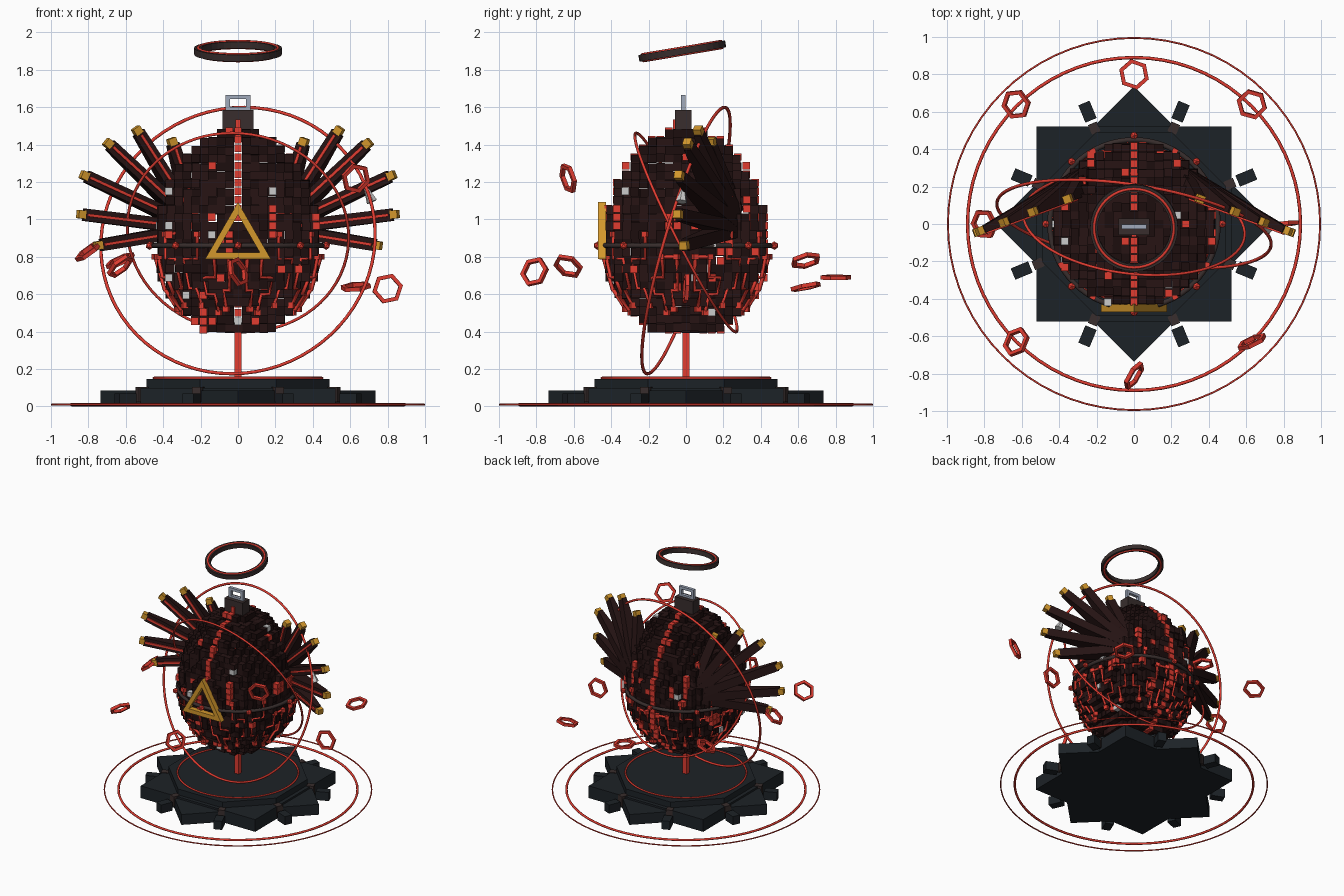
import bpy, bmesh, math, random
from mathutils import Vector, Matrix

if "Cube" in bpy.data.objects:
    bpy.data.objects.remove(bpy.data.objects["Cube"])

random.seed(4)

def material(name, rgb):
    m = bpy.data.materials.new(name)
    m.diffuse_color = (*rgb, 1)
    m.use_nodes = True
    m.node_tree.nodes["Principled BSDF"].inputs["Base Color"].default_value = m.diffuse_color
    return m

RED = material("red", (0.75, 0.045, 0.03))
DARK = material("dark_brown", (0.02, 0.007, 0.007))
DARK2 = material("deep_brown", (0.012, 0.004, 0.004))
BROWN = material("grey_brown", (0.04, 0.027, 0.026))
SLATE = material("slate", (0.012, 0.016, 0.02))
GOLD = material("gold", (0.65, 0.31, 0.025))
PALE = material("pale_grey", (0.55, 0.55, 0.55))
STEEL = material("steel", (0.35, 0.4, 0.5))

def finish(name, bm, mat):
    bmesh.ops.recalc_face_normals(bm, faces=bm.faces)
    me = bpy.data.meshes.new(name)
    bm.to_mesh(me)
    bm.free()
    me.materials.append(mat)
    ob = bpy.data.objects.new(name, me)
    bpy.context.collection.objects.link(ob)
    return ob

def boxes(name, items, mat):
    """items: (centre, size, angle about z)"""
    bm = bmesh.new()
    for c, s, a in items:
        bmesh.ops.create_cube(bm, size=1, matrix=Matrix.Translation(c)
                              @ Matrix.Rotation(a, 4, 'Z') @ Matrix.Diagonal((*s, 1)))
    return finish(name, bm, mat)

def facing(loc, normal):
    return Matrix.Translation(loc) @ Vector(normal).to_track_quat('Z', 'Y').to_matrix().to_4x4()

def flat_ring(name, n, ri, ro, h, mat, matrix, start=0.0):
    """ring with a rectangular section and n sides"""
    bm = bmesh.new()
    rows = []
    for i in range(n):
        a = start + math.tau * i / n
        rows.append([bm.verts.new((r * math.cos(a), r * math.sin(a), z))
                     for r, z in ((ri, -h/2), (ro, -h/2), (ro, h/2), (ri, h/2))])
    for i in range(n):
        p, q = rows[i], rows[(i + 1) % n]
        for k in range(4):
            bm.faces.new((p[k], q[k], q[(k + 1) % 4], p[(k + 1) % 4]))
    bm.transform(matrix)
    return finish(name, bm, mat)

def torus(name, R, r, mat, loc, normal=(0, 0, 1), seg=72):
    bpy.ops.mesh.primitive_torus_add(major_radius=R, minor_radius=r,
                                     major_segments=seg, minor_segments=8)
    ob = bpy.context.object
    ob.name = name
    ob.matrix_world = facing(loc, normal)
    ob.data.materials.append(mat)
    bpy.ops.object.shade_smooth_by_angle(angle=math.radians(50))

# Star base, octagonal step, notch blocks and floor rings
boxes("base_square", [((0, 0, 0.05), (1.04, 1.04, 0.10), 0)], SLATE)
boxes("base_diamond", [((0, 0, 0.0425), (1.04, 1.04, 0.085), math.pi / 4)], SLATE)
bm = bmesh.new()
bmesh.ops.create_cone(bm, cap_ends=True, segments=8, radius1=0.53, radius2=0.53, depth=0.06,
                      matrix=Matrix.Translation((0, 0, 0.118)) @ Matrix.Rotation(math.pi / 8, 4, 'Z'))
finish("base_step", bm, SLATE)
notch = [math.pi / 8 + k * math.pi / 4 for k in range(8)]
boxes("base_outer_blocks", [((0.65 * math.cos(a), 0.65 * math.sin(a), 0.035), (0.10, 0.065, 0.07), a)
                            for a in notch], SLATE)
boxes("base_inner_blocks", [((0.555 * math.cos(a), 0.555 * math.sin(a), 0.065), (0.055, 0.05, 0.08), a)
                            for a in notch], BROWN)
torus("step_ring", 0.45, 0.007, RED, (0, 0, 0.152))
torus("floor_ring_inner", 0.89, 0.009, RED, (0, 0, 0.01))
torus("floor_ring_outer", 0.995, 0.005, RED, (0, 0, 0.01))
boxes("support_pole", [((0, 0, 0.29), (0.04, 0.04, 0.30), 0)], RED)

# Voxel egg shell
ZC, P = 0.86, 0.045

def egg_radius(z, a=0.43):
    t = (z - ZC) / (0.62 if z > ZC else 0.50)
    return a * math.sqrt(max(0, 1 - t * t))

def inside(i, j, k):
    z = 0.4225 + k * P
    return 0 <= k <= 23 and math.hypot(i, j) * P < egg_radius(z)

groups = {"red": [], "pale": [], "dark": [], "deep": []}
# accent columns: (cell x, sign of y, z range)
columns = [(4, -1, .90, 1.08), (-1, -1, .80, .92), (-4, -1, .42, .52),
           (5, 1, .95, 1.10), (-5, 1, .9, 1.12), (3, 1, .6, .7), (9, 1, .95, 1.05),
           (8, 1, .8, .95), (-8, 1, .7, .8), (9, -1, .95, 1.03)]
for i in range(-10, 11):
    for j in range(-10, 11):
        for k in range(24):
            if not inside(i, j, k):
                continue
            if all(inside(i + a, j + b, k + c) for a, b, c in
                   ((1,0,0), (-1,0,0), (0,1,0), (0,-1,0), (0,0,1), (0,0,-1))):
                continue
            z = 0.4225 + k * P
            n = Vector((i, j, (z - ZC) / P)).normalized()
            q = random.random()
            seam = i == 0 and abs(j) > 1 and (j > 0 or z > 0.98)
            col = any(i == c[0] and j * c[1] > 0 and c[2] < z < c[3] for c in columns)
            g = "red" if seam or col or q < 0.04 else "pale" if q < 0.062 else \
                "dark" if q < 0.6 else "deep"
            out = 0.013 if g in ("red", "pale") else random.uniform(-0.005, 0.007)
            s = 0.04 if g in ("red", "pale") else 0.046
            groups[g].append((Vector((i * P, j * P, z)) + n * out, (s, s, s), 0))
for g, m in (("red", RED), ("pale", PALE), ("dark", DARK), ("deep", DARK2)):
    boxes("egg_voxels_" + g, groups[g], m)

# Equator band with studs
torus("equator_band", 0.45, 0.014, BROWN, (0, 0, ZC))
bm = bmesh.new()
for k in range(8):
    a = k * math.pi / 4
    bmesh.ops.create_icosphere(bm, subdivisions=1, radius=0.023, matrix=Matrix.Translation(
        (0.472 * math.cos(a), 0.472 * math.sin(a), ZC)))
finish("equator_studs", bm, RED)

# Circuit traces round the lower half (angle offset, z), mirrored alternately
paths = [[(-.10, .80), (-.10, .69), (.06, .69), (.06, .60), (-.06, .60), (-.06, .50)],
         [(.12, .92), (.12, .79), (.32, .79), (.32, .63), (.20, .63), (.20, .54)],
         [(-.28, .80), (-.10, .80)], [(-.28, .80), (-.28, .62), (-.20, .62), (-.20, .52)]]
cu = bpy.data.curves.new("circuit_traces", 'CURVE')
cu.dimensions = '3D'
cu.bevel_depth = 0.011
cu.bevel_resolution = 0
cu.use_fill_caps = True
nodes = []

def on_egg(a, z):
    r = egg_radius(z, 0.448)
    return Vector((r * math.cos(a), r * math.sin(a), z))

for k in range(8):
    base, s = math.pi / 8 + k * math.pi / 4, (-1) ** k
    for path in paths:
        sp = cu.splines.new('POLY')
        sp.points.add(len(path) - 1)
        for pt, (a, z) in zip(sp.points, path):
            pt.co = (*on_egg(base + s * a, z), 1)
        if len(path) > 2:
            nodes += [(on_egg(base + s * a, z), (0.03, 0.03, 0.03), base) for a, z in (path[0], path[-1])]
cu.materials.append(RED)
bpy.context.collection.objects.link(bpy.data.objects.new("circuit_traces", cu))
boxes("circuit_nodes", nodes, RED)

# Neck block, hanging loop, seam end
boxes("neck_block", [((0, -0.015, 1.50), (0.165, 0.09, 0.17), 0)], BROWN)
boxes("neck_seam", [((0, -0.06, 1.475), (0.028, 0.02, 0.12), 0)], RED)
boxes("top_loop", [((x, -0.015, 1.62), (0.022, 0.025, 0.09), 0) for x in (-.055, .055)]
      + [((0, -0.015, 1.654), (0.132, 0.025, 0.022), 0), ((0, -0.015, 1.59), (0.132, 0.025, 0.02), 0)], STEEL)

# Halo
tilt = Vector((0, -0.165, 0.986))
hc = Vector((0, -0.02, 1.9))
flat_ring("halo", 32, 0.195, 0.235, 0.036, BROWN, facing(hc, tilt))
for nm, d in (("upper", 0.017), ("lower", -0.017)):
    torus("halo_trim_" + nm, 0.213, 0.008, RED, hc + tilt * d, tilt, 48)

# Tilted orbit rings
torus("orbit_large", 0.742, 0.009, RED, (0, 0, 0.887), (0.15, 0.945, -0.28))
torus("orbit_small", 0.595, 0.008, RED, (0, 0, 0.93), (0.1, 0.89, 0.45))

# Front triangle
flat_ring("front_triangle", 3, 0.135, 0.203, 0.042, GOLD,
          Matrix.Translation((0, -0.45, 0.89)) @ Matrix.Rotation(math.pi / 2, 4, 'X'), math.pi / 2)

# Floating hexagons: (position, facing)
hexes = [((.63, -.63, 1.22), (-.4, .88, .25)), ((0, -.81, .72), (.8, -.5, .3)),
         ((-.63, -.63, .75), (-.6, .35, .7)), ((.63, .64, .64), (-.1, -.2, 1)),
         ((-.63, .64, .78), (-.4, -.2, .9)), ((0, .8, .69), (.05, 0, 1)),
         ((-.8, 0, .83), (-.58, -.2, .78)), ((.8, 0, .63), (.1, -1, .05))]
for k, (p, n) in enumerate(hexes):
    flat_ring("floating_hexagon_%d" % (k + 1), 6, 0.06, 0.083, 0.022, RED, facing(p, n), 0.2)

# Fan wings: feathers, red ribs, gold tips
tips = [(.353, 1.417), (.54, 1.476), (.695, 1.406), (.823, 1.235), (.84, 1.027), (.749, .861)]

def wing_y(x):
    return 0.19 - 0.365 * (x - 0.2)

for side, label in ((1, "right"), (-1, "left")):
    feather, rib, gold = bmesh.new(), bmesh.new(), bmesh.new()
    root = Vector((0.2 * side, wing_y(0.2), 0.95))
    back = Vector((0.343 * side, 0.939, 0))
    for x, z in tips:
        tip = Vector((x * side, wing_y(x), z))
        d = (tip - root).normalized()
        L = (tip - root).length
        across = d.cross(back)
        frame = Matrix((d, across, back)).transposed().to_4x4()

        def bar(bm, r0, r1, w, t, off=0.0):
            m = (Matrix.Translation(root + d * (r0 + r1) / 2 + back * off) @ frame
                 @ Matrix.Diagonal((r1 - r0, w, t, 1)))
            return bmesh.ops.create_cube(bm, size=1, matrix=m)["verts"]

        # feather thickens backwards towards its root
        for v in bar(feather, 0.10, L - 0.015, 0.066, 0.036):
            rel = v.co - root
            if rel.dot(d) < L / 2 and rel.dot(back) > 0:
                v.co += back * 0.11
        bar(rib, 0.12, L - 0.03, 0.016, 0.012, -0.021)
        bar(gold, L - 0.022, L + 0.018, 0.044, 0.044)
    finish(label + "_wing_feathers", feather, DARK)
    finish(label + "_wing_ribs", rib, RED)
    finish(label + "_wing_tips", gold, GOLD)

# Small pale pointer on the right wing
bm = bmesh.new()
bmesh.ops.create_cone(bm, cap_ends=True, segments=6, radius1=0.03, radius2=0.012, depth=0.08,
                      matrix=facing((.70, -.02, 1.13), (-.4, .1, .9)))
finish("pale_pointer", bm, PALE)
